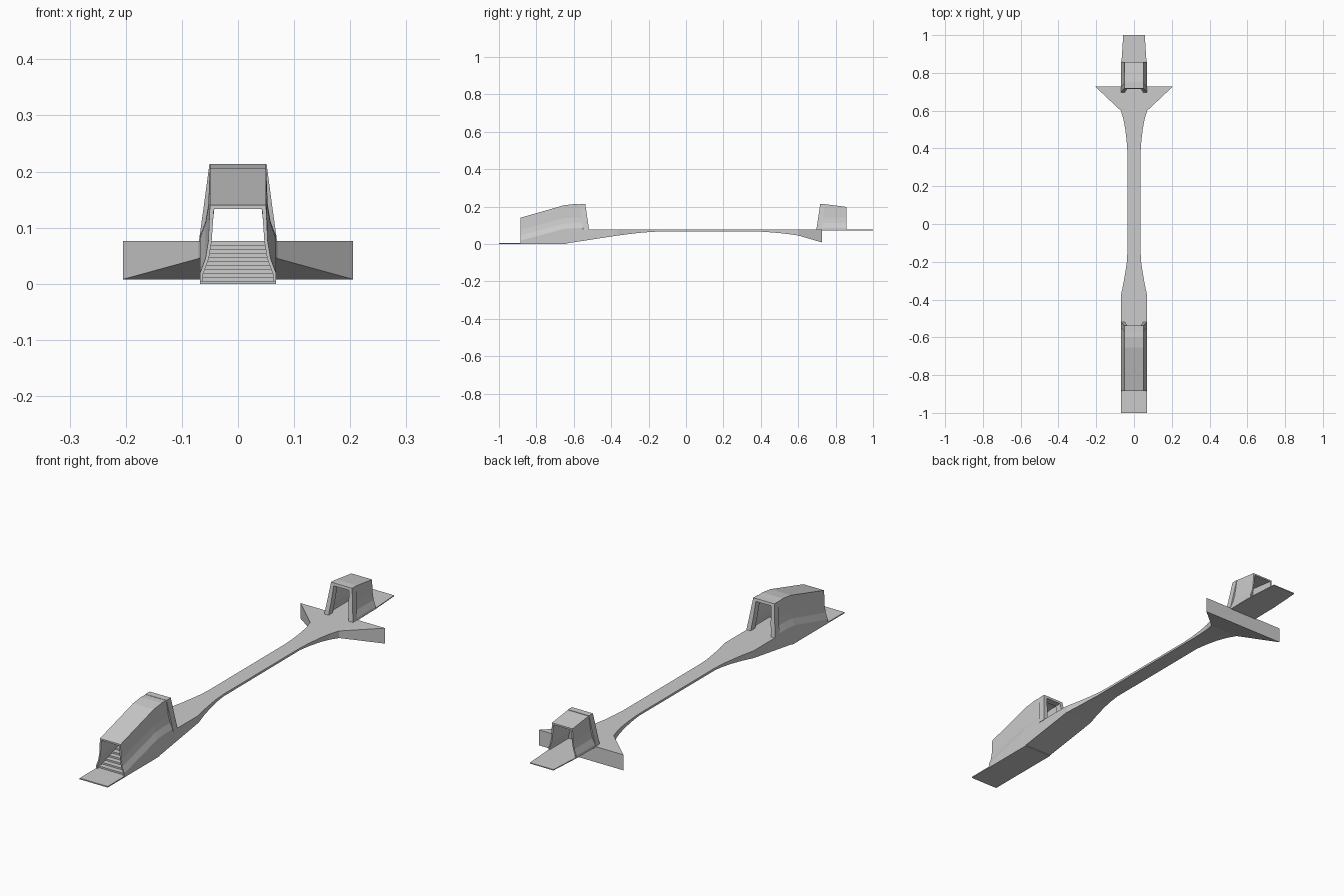
import bpy, bmesh

if "Cube" in bpy.data.objects:
    bpy.data.objects.remove(bpy.data.objects["Cube"])

DECK = 0.076


def loft(name, rings):
    """Skin a list of equal-length closed rings and cap both ends."""
    bm = bmesh.new()
    vs = [[bm.verts.new(p) for p in r] for r in rings]
    n = len(rings[0])
    for a, b in zip(vs, vs[1:]):
        for i in range(n):
            j = (i + 1) % n
            bm.faces.new((a[i], a[j], b[j], b[i]))
    bm.faces.new(vs[0])
    bm.faces.new(vs[-1][::-1])
    bmesh.ops.recalc_face_normals(bm, faces=bm.faces)
    me = bpy.data.meshes.new(name)
    bm.to_mesh(me)
    bm.free()
    ob = bpy.data.objects.new(name, me)
    bpy.context.collection.objects.link(ob)
    return ob


def slab(name, stations):
    """Stations are (y, half width, bottom z, top z)."""
    return loft(name, [[(-w, y, b), (w, y, b), (w, y, t), (-w, y, t)]
                       for y, w, b, t in stations])


def arch(half, y, base=0.0, slant=0.0):
    """Mirror a half section (outer and inner lines of x, z) into a U ring."""
    outer, inner = half
    pts = (outer + [(-x, z) for x, z in outer[::-1]]
           + [(-x, z) for x, z in inner] + inner[::-1])
    return [(x, y + slant * (z - base), z) for x, z in pts]


def shell_half(floor, base, roof):
    """Flared wall that stands on a vertical skirt."""
    h = roof - base
    outer = [(0.068, floor), (0.068, base + 0.008), (0.058, base + 0.035),
             (0.053, base + 0.065), (0.050, roof)]
    inner = [(0.062, floor), (0.062, base + 0.008), (0.052, base + 0.035),
             (0.047, base + 0.065), (0.043, base + h - 0.007)]
    return outer, inner


def collar(name, y0, y1, slant):
    """Slanted portal frame facing the span."""
    top = 0.213
    half = ([(0.070, DECK - 0.002), (0.061, 0.138), (0.051, top)],
            [(0.049, DECK - 0.002), (0.042, 0.135), (0.037, top - 0.012)])
    return loft(name, [arch(half, y, DECK, slant) for y in (y0, y1)])


# Bridge span with curved underside, ending in two spread wings
slab("bridge_span", [
    (-0.645, 0.068, 0.002, DECK), (-0.50, 0.068, 0.024, DECK),
    (-0.37, 0.068, 0.044, DECK), (-0.31, 0.055, 0.052, DECK),
    (-0.25, 0.045, 0.059, DECK), (-0.20, 0.038, 0.063, DECK),
    (-0.15, 0.035, 0.066, DECK), (0.38, 0.035, 0.067, DECK),
    (0.44, 0.039, 0.063, DECK), (0.50, 0.046, 0.058, DECK),
    (0.55, 0.055, 0.052, DECK), (0.60, 0.070, 0.045, DECK),
    (0.727, 0.205, 0.008, DECK)])

# Thin approach plates at both ends
slab("front_plate", [(-1.0, 0.068, 0, 0.005), (-0.64, 0.068, 0, 0.005)])
slab("back_plate", [(0.727, 0.068, 0.072, DECK), (0.86, 0.066, 0.072, DECK),
                    (1.0, 0.057, 0.072, DECK)])

# Staircase inside the front shelter
steps, y0, y1 = 10, -0.875, -0.645
profile = [(y1, 0.004), (y0, 0.004)]
for i in range(steps):
    z = 0.005 + (DECK - 0.005) * (i + 1) / steps
    profile.append((y0 + (y1 - y0) * i / steps, z))
    profile.append((y0 + (y1 - y0) * (i + 1) / steps, z))
loft("staircase", [[(x, y, z) for y, z in profile] for x in (-0.064, 0.064)])

# Front shelter: (y, skirt floor, wall base, roof)
loft("front_shelter", [arch(shell_half(f, b, r), y) for y, f, b, r in (
    (-0.885, 0.001, 0.010, 0.140), (-0.655, 0.002, 0.072, 0.206),
    (-0.60, 0.010, DECK, 0.213), (-0.55, 0.018, DECK, 0.211))])
collar("front_collar", -0.548, -0.518, -0.15)

# Back shelter
loft("back_shelter", [arch(shell_half(DECK - 0.003, DECK, r), y) for y, r in (
    (0.725, 0.212), (0.755, 0.211), (0.857, 0.198))])
collar("back_collar", 0.697, 0.725, 0.15)
